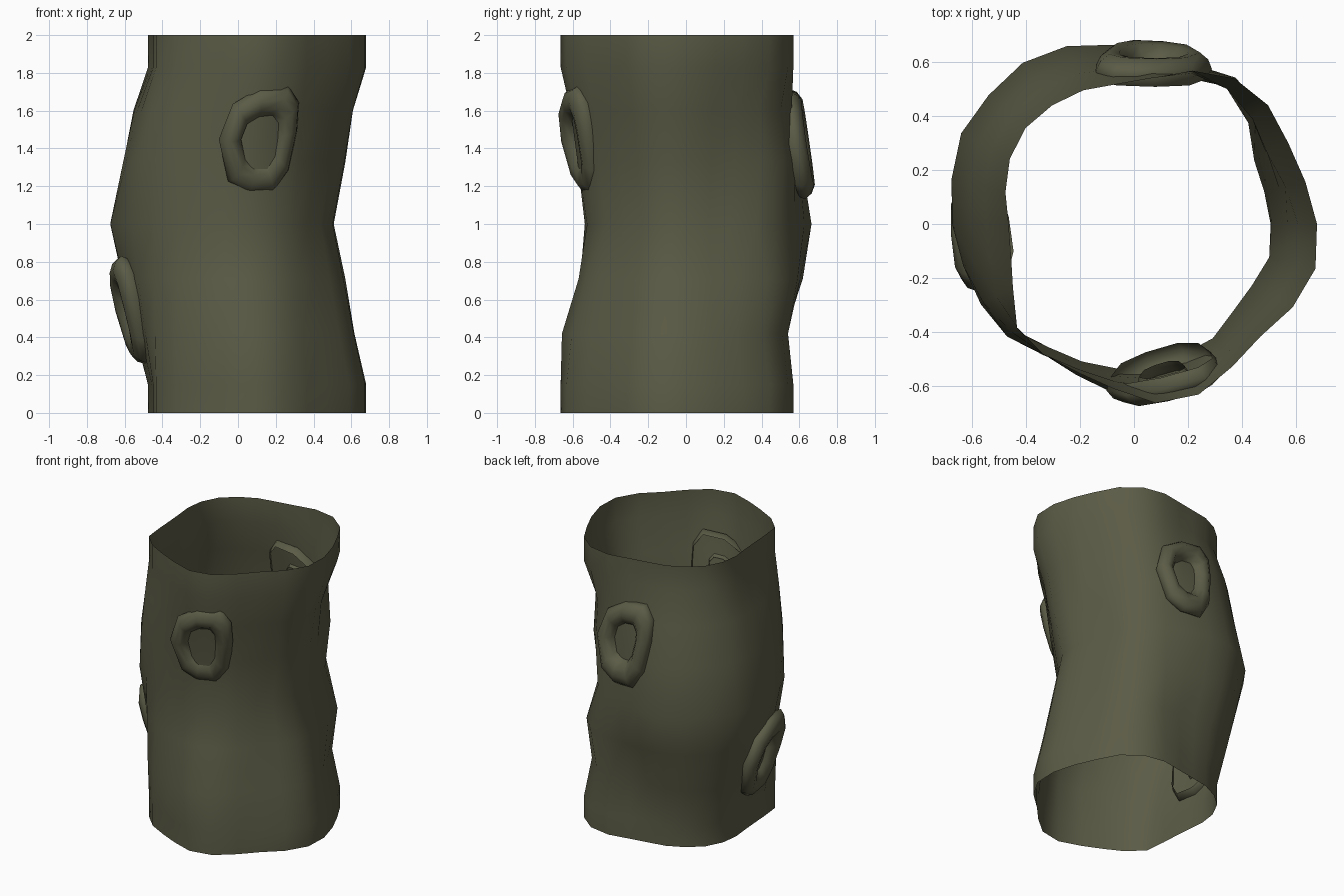
import bpy, bmesh, math
from mathutils import Vector, Matrix

if "Cube" in bpy.data.objects:
    bpy.data.objects.remove(bpy.data.objects["Cube"])

bark = bpy.data.materials.new("dark olive bark")
bark.diffuse_color = (0.105, 0.105, 0.062, 1)
bark.use_nodes = True
bark.node_tree.nodes["Principled BSDF"].inputs["Base Color"].default_value = bark.diffuse_color

# trunk cross-sections: both ends share one, the middle has the other
END = [(.69, -.08), (.67, .06), (.62, .2), (.51, .43), (.36, .55), (.25, .575), (.12, .55),
       (0, .53), (-.22, .49), (-.37, .4), (-.45, .29), (-.48, .15), (-.46, -.05), (-.445, -.3),
       (-.43, -.41), (-.3, -.51), (-.12, -.59), (.04, -.665), (.2, -.66), (.33, -.57),
       (.43, -.45), (.56, -.34), (.66, -.23)]
MID = [(.51, -.02), (.49, .1), (.45, .21), (.41, .46), (.2, .59), (0, .65), (-.14, .675),
       (-.28, .655), (-.41, .6), (-.53, .49), (-.64, .34), (-.68, .15), (-.69, .1), (-.67, -.03),
       (-.62, -.2), (-.54, -.35), (-.4, -.42), (-.22, -.5), (-.11, -.54), (.1, -.52),
       (.28, -.44), (.4, -.28), (.5, -.14)]
# height, blend towards the middle section, local bumps (angle, amount)
ROWS = [(0, 0, []), (.15, 0, []),
        (.42, .35, [(-90, .045), (90, -.05), (40, -.015)]),
        (.71, .68, [(40, .05)]),
        (1, 1, []),
        (1.33, .64, [(215, .04)]),
        (1.6, .38, [(40, -.04), (215, .02)]),
        (1.83, 0, []), (2, 0, [])]
SEG = 26


def radius(section, a):
    """Distance from the axis to the section outline in direction a."""
    d = Vector((math.cos(a), math.sin(a)))
    for i, p in enumerate(section):
        p, q = Vector(p), Vector(section[(i + 1) % len(section)])
        e = q - p
        det = d.x * e.y - d.y * e.x
        if abs(det) < 1e-9:
            continue
        r = (p.x * e.y - p.y * e.x) / det
        t = (p.x * d.y - p.y * d.x) / det
        if r > 0 and -1e-6 <= t <= 1 + 1e-6:
            return r
    return .6


def loft(name, rings):
    bm = bmesh.new()
    rings = [[bm.verts.new(p) for p in ring] for ring in rings]
    for lo, hi in zip(rings, rings[1:]):
        n = len(lo)
        for i in range(n):
            j = (i + 1) % n
            bm.faces.new((lo[i], lo[j], hi[j], hi[i]))
    for f in bm.faces:
        f.smooth = True
    me = bpy.data.meshes.new(name)
    bm.to_mesh(me)
    bm.free()
    me.materials.append(bark)
    ob = bpy.data.objects.new(name, me)
    bpy.context.collection.objects.link(ob)
    return ob


# trunk: open tube
rings = []
for z, w, bumps in ROWS:
    ring = []
    for i in range(SEG):
        a = 2 * math.pi * i / SEG
        r = radius(END, a) * (1 - w) + radius(MID, a) * w
        for deg, amt in bumps:
            off = (math.degrees(a) - deg + 180) % 360 - 180
            r += amt * math.exp(-(off / 28) ** 2)
        ring.append((r * math.cos(a), r * math.sin(a), z))
    rings.append(ring)
loft("trunk", rings)

# knots: irregular rounded rings, open at the back and in the middle
OUTLINE = [(.215, .05), (.215, .2), (.15, .29), (-.01, .275), (-.15, .19), (-.215, 0),
           (-.15, -.23), (-.04, -.3), (.1, -.295), (.18, -.17)]
PROFILE = [(.9, -.06), (1, -.02), (.93, .015), (.78, .04), (.6, .035), (.46, 0), (.4, -.035)]


def knot(name, centre, normal):
    n = Vector(normal).normalized()
    side = Vector((0, 0, 1)).cross(n).normalized()
    up = n.cross(side)
    c = Vector(centre)
    loft(name, [[c + side * x * s + up * y * s + n * h for x, y in OUTLINE]
                for s, h in PROFILE])


knot("front_knot", (.11, -.575, 1.445), (.3, -1, -.22))
knot("back_knot", (.075, .605, 1.43), (.05, 1, .15))
knot("left_knot", (-.585, -.03, .545), (-1, -.15, -.27))
